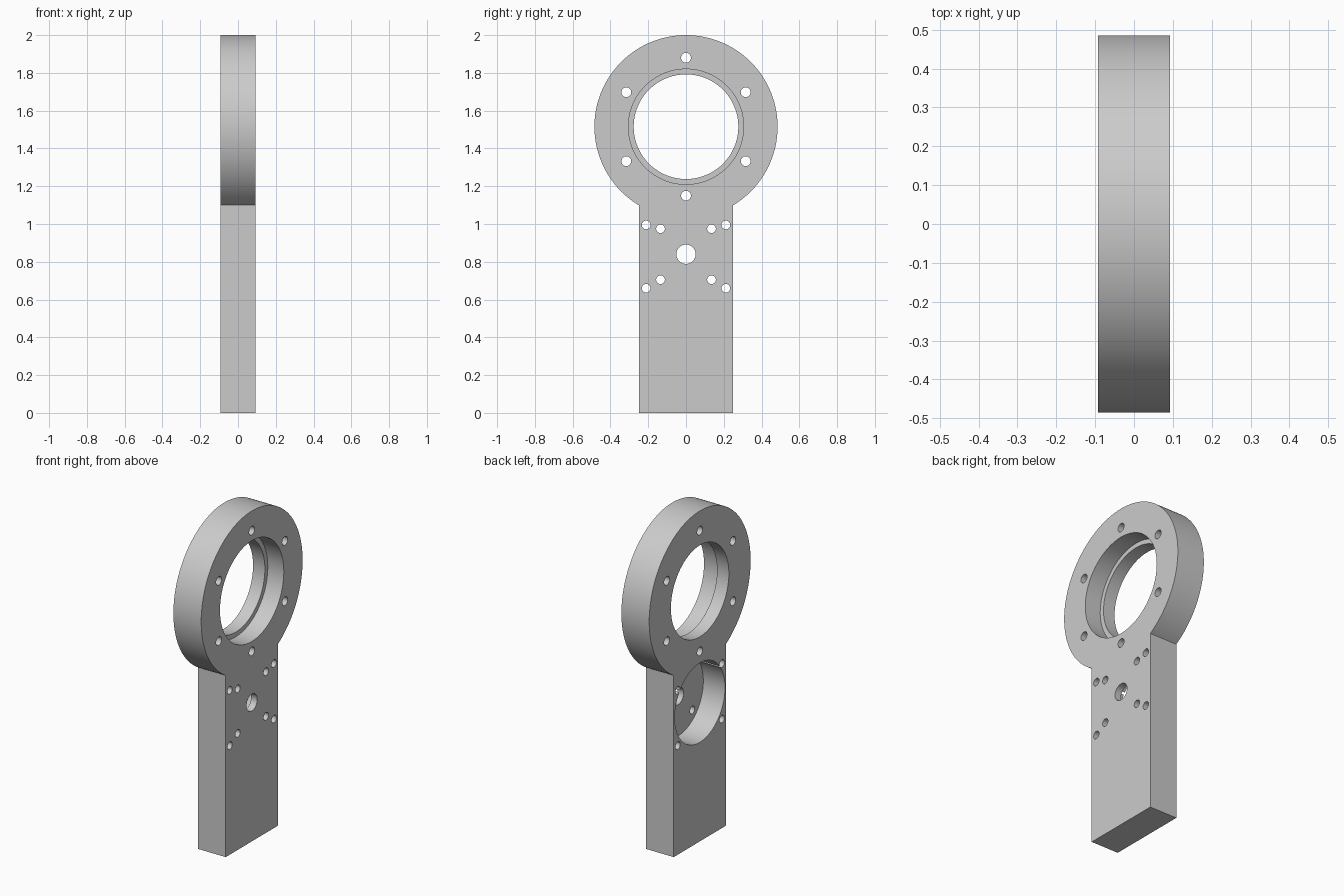
import bpy, bmesh, math

if "Cube" in bpy.data.objects:
    bpy.data.objects.remove(bpy.data.objects["Cube"])

T = 0.093                 # half thickness along x
RING_Z, RING_R = 1.515, 0.485
BAR_W = 0.25
HUB_Z = 0.84

grey = bpy.data.materials.new("plain_grey")
grey.diffuse_color = (0.6, 0.6, 0.6, 1)
grey.use_nodes = True
grey.node_tree.nodes["Principled BSDF"].inputs["Base Color"].default_value = grey.diffuse_color


def prism(name, outline, x0, x1):
    """Extrude a closed (y, z) outline from x0 to x1."""
    bm = bmesh.new()
    face = bm.faces.new([bm.verts.new((x0, y, z)) for y, z in outline])
    ext = bmesh.ops.extrude_face_region(bm, geom=[face])
    verts = [g for g in ext["geom"] if isinstance(g, bmesh.types.BMVert)]
    bmesh.ops.translate(bm, verts=verts, vec=(x1 - x0, 0, 0))
    bmesh.ops.recalc_face_normals(bm, faces=bm.faces)
    mesh = bpy.data.meshes.new(name)
    bm.to_mesh(mesh)
    bm.free()
    mesh.materials.append(grey)
    obj = bpy.data.objects.new(name, mesh)
    bpy.context.collection.objects.link(obj)
    return obj


def arc(y, z, r, a0, a1, n):
    return [(y + r * math.cos(a0 + (a1 - a0) * i / n),
             z + r * math.sin(a0 + (a1 - a0) * i / n)) for i in range(n + 1)]


def cut(y, z, r, x0=-0.2, x1=0.2, n=32):
    """Drill a round hole through the plate."""
    cutter = prism("hole_cutter", arc(y, z, r, 0, math.tau, n)[:-1], x0, x1)
    cutter.hide_render = True
    mod = plate.modifiers.new("hole", 'BOOLEAN')
    mod.operation, mod.solver, mod.object = 'DIFFERENCE', 'EXACT', cutter
    bpy.ops.object.modifier_apply(modifier=mod.name)
    bpy.data.objects.remove(cutter)


# Keyhole-shaped plate: straight bar running into a round head
a = math.asin(BAR_W / RING_R)
outline = [(-BAR_W, 0), (BAR_W, 0)]
outline += arc(0, RING_Z, RING_R, -math.pi / 2 + a, 1.5 * math.pi - a, 120)
plate = prism("bearing_plate", outline, -T, T)
bpy.context.view_layer.objects.active = plate
plate.select_set(True)

# Bearing bore with a retaining lip on the -x side
cut(0, RING_Z, 0.277, n=96)
cut(0, RING_Z, 0.305, x0=-0.014, n=96)

# Six bolt holes around the bore
for i in range(6):
    t = math.radians(30 + 60 * i)
    cut(0.365 * math.cos(t), RING_Z + 0.365 * math.sin(t), 0.026)

# Motor pocket on the -x side, shaft hole and mounting holes
cut(0, HUB_Z, 0.24, x1=0.052, n=96)
cut(0, HUB_Z, 0.051, n=48)
for s in (-1, 1):
    for dz in (-0.135, 0.135):
        cut(s * 0.135, HUB_Z + dz, 0.023)
    for z in (0.66, 0.995):
        cut(s * 0.211, z, 0.023)

bpy.ops.object.shade_smooth_by_angle(angle=math.radians(30))
